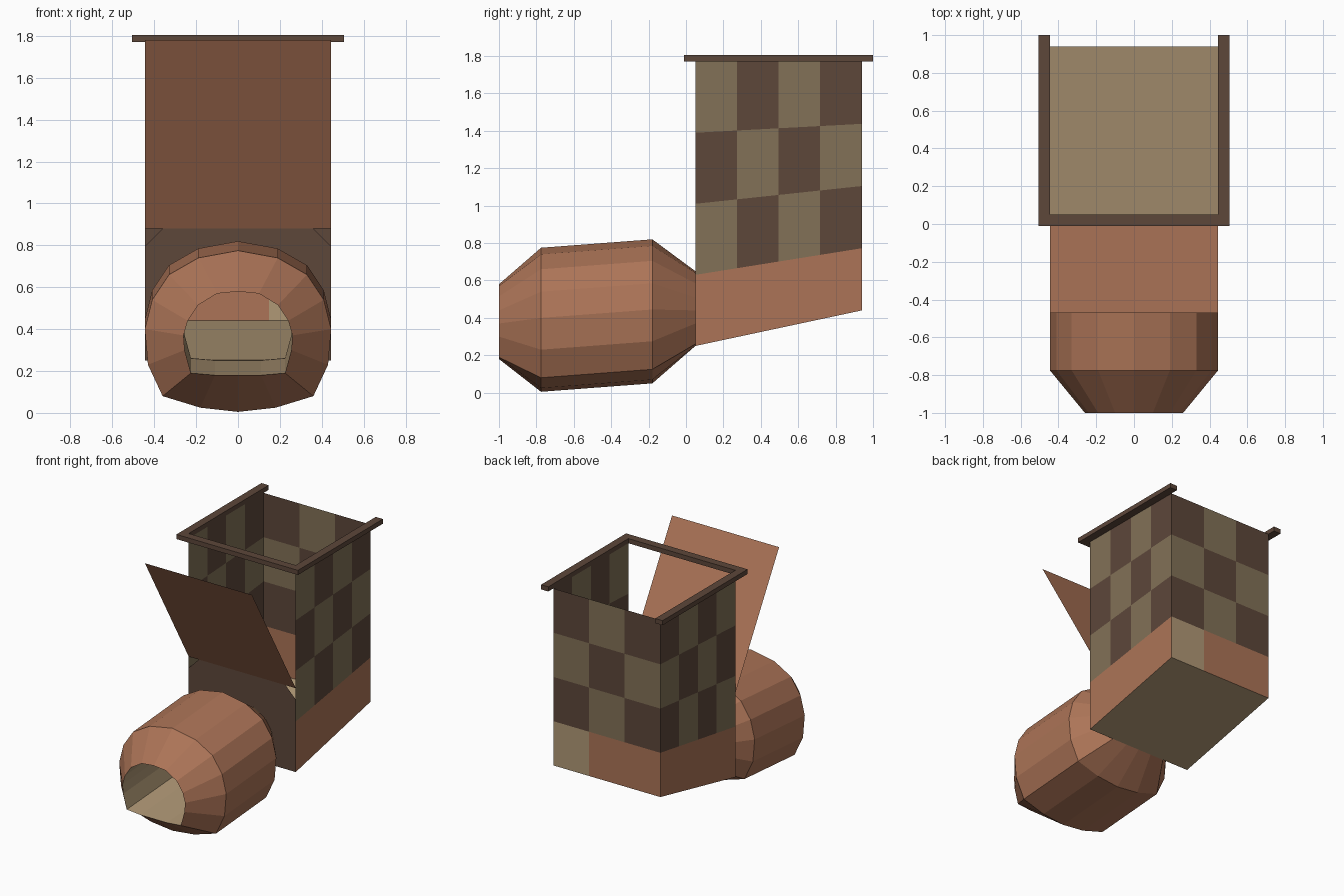
import bpy
import bmesh
from mathutils import Vector

if "Cube" in bpy.data.objects:
    bpy.data.objects.remove(bpy.data.objects["Cube"], do_unlink=True)


# Materials, given as display colours and stored as linear values
def material(name, *rgb):
    lin = [((c / 255 + 0.055) / 1.055) ** 2.4 for c in rgb] + [1]
    mat = bpy.data.materials.new(name)
    mat.use_nodes = True
    mat.diffuse_color = lin
    bsdf = mat.node_tree.nodes["Principled BSDF"]
    bsdf.inputs["Base Color"].default_value = lin
    bsdf.inputs["Roughness"].default_value = 0.9
    return mat


COPPER = material("copper brown", 172, 116, 87)
TAN = material("tan lining", 176, 152, 118)
KHAKI = material("khaki check", 130, 113, 87)
DARK = material("dark brown", 93, 71, 58)


def finish(name, bm, *mats):
    mesh = bpy.data.meshes.new(name)
    bm.to_mesh(mesh)
    bm.free()
    for m in mats:
        mesh.materials.append(m)
    obj = bpy.data.objects.new(name, mesh)
    bpy.context.collection.objects.link(obj)
    return obj


def sheet(name, corners, mats, cols=1, rows=1, pick=lambda c, r: 0):
    """Flat four-cornered sheet divided into coloured cells."""
    a, b, c, d = [Vector(p) for p in corners]
    bm = bmesh.new()
    grid = [[bm.verts.new(a.lerp(b, i / cols).lerp(d.lerp(c, i / cols), j / rows))
             for i in range(cols + 1)] for j in range(rows + 1)]
    for j in range(rows):
        for i in range(cols):
            f = bm.faces.new((grid[j][i], grid[j][i + 1],
                              grid[j + 1][i + 1], grid[j + 1][i]))
            f.material_index = pick(i, j)
    return finish(name, bm, *mats)


def bar(name, lo, hi):
    bm = bmesh.new()
    bmesh.ops.create_cube(bm, size=1)
    lo, hi = Vector(lo), Vector(hi)
    for v in bm.verts:
        v.co = (lo + hi) / 2 + v.co * (hi - lo)
    return finish(name, bm, DARK)


def loft(name, rings, mat):
    bm = bmesh.new()
    loops = [[bm.verts.new(p) for p in ring] for ring in rings]
    n = len(loops[0])
    for low, high in zip(loops, loops[1:]):
        for i in range(n):
            k = (i + 1) % n
            bm.faces.new((low[i], low[k], high[k], high[i]))
    return finish(name, bm, mat)


# Box dimensions
W, FRONT, BACK, TOP = 0.445, 0.05, 0.94, 1.77
Z_FRONT, Z_BACK, SILL = 0.25, 0.44, 0.88

# Chequered side walls with a plain lower band
wall_mats = (COPPER, KHAKI, DARK, TAN)


def side_pick(c, r):
    return 0 if r == 0 else (1 if (c + r) % 2 else 2)


def back_pick(c, r):
    if r == 0:
        return 3 if c == 0 else 0
    return 2 if (c + r) % 2 else 1


for side, s in (("left", 1), ("right", -1)):
    x = s * W
    sheet(side + "_wall", [(x, FRONT, Z_FRONT), (x, BACK, Z_BACK),
                           (x, BACK, TOP), (x, FRONT, TOP)],
          wall_mats, 4, 4, side_pick)
    bar(side + "_rim", (s * 0.475 - 0.03, -0.01, TOP), (s * 0.475 + 0.03, 1, 1.805))

# Back wall, sloping floor, front rim and open flap
sheet("back_wall", [(W, BACK, Z_BACK), (-W, BACK, Z_BACK), (-W, BACK, TOP), (W, BACK, TOP)],
      wall_mats, 3, 4, back_pick)
sheet("floor", [(-W, FRONT, Z_FRONT), (W, FRONT, Z_FRONT), (W, BACK, Z_BACK), (-W, BACK, Z_BACK)],
      (TAN,))
bar("front_rim", (-W, -0.01, TOP), (W, FRONT, 1.805))
sheet("front_flap", [(-W, FRONT, SILL), (W, FRONT, SILL), (W, -0.47, 1.78), (-W, -0.47, 1.78)],
      (COPPER,))

# Barrel cross-sections: right halves from top to bottom
wide = [(0, 0.385), (0.19, 0.35), (0.33, 0.27), (0.41, 0.15), (0.445, 0.01),
        (0.43, -0.16), (0.36, -0.31), (0.18, -0.365), (0, -0.385)]
narrow = [(0, 0.2), (0.1, 0.19), (0.19, 0.135), (0.24, 0.06), (0.26, -0.01),
          (0.255, -0.08), (0.225, -0.19), (0.11, -0.2), (0, -0.2)]


def ring(half, y, z):
    full = half + [(-x, h) for x, h in half[-2:0:-1]]
    return [(x, y, z + h) for x, h in full]


mouth = ring(narrow, -1, 0.38)
throat = ring(narrow, FRONT, 0.45)
loft("barrel", [mouth, ring(wide, -0.775, 0.39), ring(wide, -0.18, 0.435), throat], COPPER)
loft("barrel_lining", [mouth, throat], TAN)

# Front panel with clipped top corners and an opening for the barrel
outline = [(-W, Z_FRONT), (W, Z_FRONT), (W, SILL - 0.085), (W - 0.085, SILL),
           (0.085 - W, SILL), (-W, SILL - 0.085)]
bm = bmesh.new()
edges = []
for loop in ([(x, FRONT, z) for x, z in outline],
             [(x, y, z + 0.002) for x, y, z in throat]):
    verts = [bm.verts.new(p) for p in loop]
    edges += [bm.edges.new((verts[i - 1], verts[i])) for i in range(len(verts))]
bmesh.ops.triangle_fill(bm, edges=edges, use_beauty=True, normal=(0, -1, 0))
finish("front_panel", bm, DARK)
